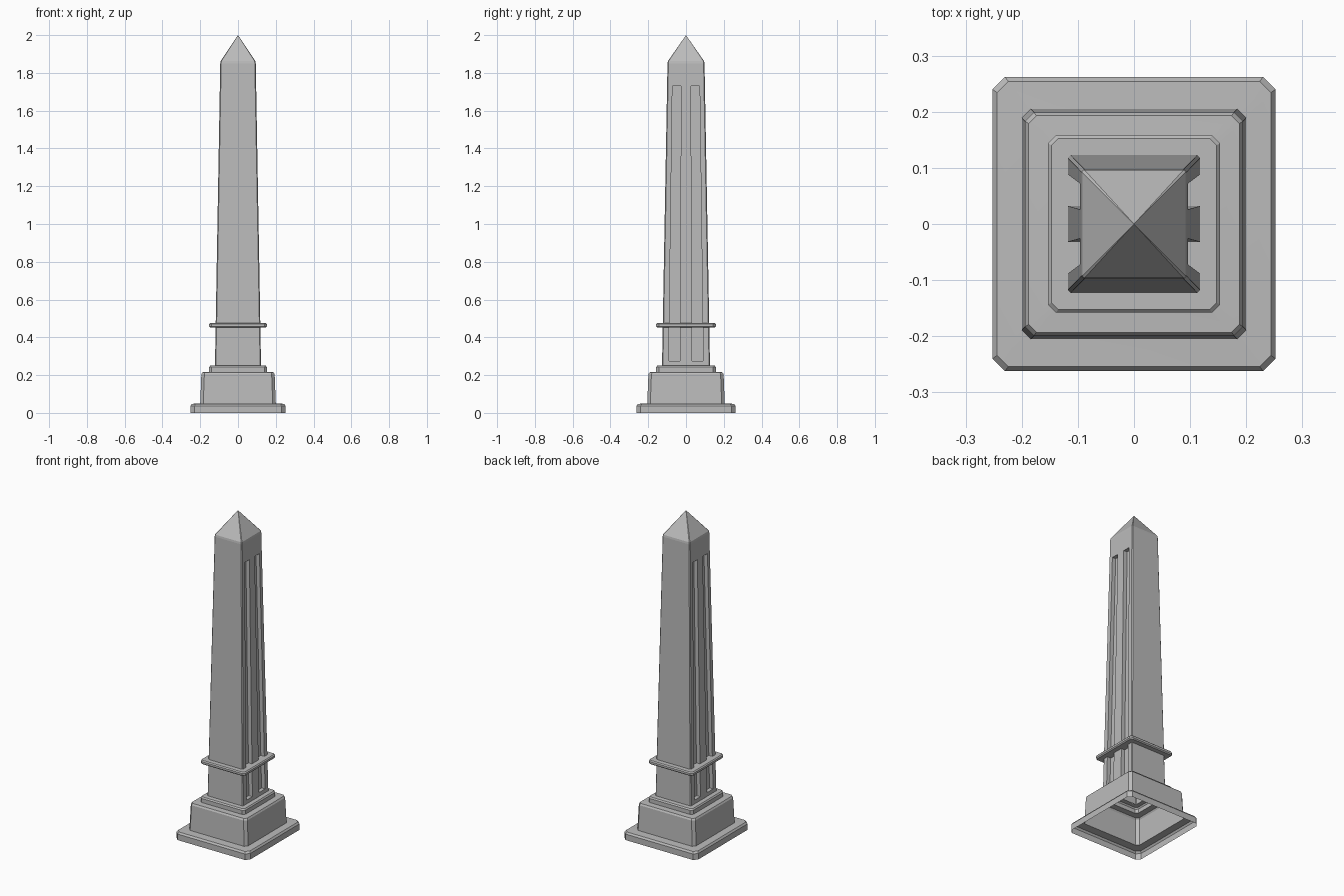
import bpy, bmesh

old = bpy.data.objects.get("Cube")
if old:
    bpy.data.objects.remove(old, do_unlink=True)

# Single stone material
stone = bpy.data.materials.new("grey stone")
stone.use_nodes = True
GREY = (0.5, 0.5, 0.5, 1)
stone.diffuse_color = GREY
stone.node_tree.nodes["Principled BSDF"].inputs["Base Color"].default_value = GREY


def outline(hx, hy, cut, splits):
    """Rectangle with cut corners; splits divide the two x sides."""
    right = [(hx, -hy + cut)] + [(hx, f * hy) for f in splits] + [(hx, hy - cut)]
    half = right + [(hx - cut, hy), (-hx + cut, hy)]
    left = [(-x, -y) for x, y in right]
    return half + left + [(-hx + cut, -hy), (hx - cut, -hy)]


def loft(name, levels, splits=(), closed=False, apex=None, grooves=None):
    """Skin a stack of outlines, each given as half x, half y, corner cut, z."""
    bm = bmesh.new()
    rings = [[bm.verts.new((x, y, z)) for x, y in outline(hx, hy, cut, splits)]
             for hx, hy, cut, z in levels]
    pairs = list(zip(rings, rings[1:]))
    if closed:
        pairs.append((rings[-1], rings[0]))
    rows = []
    for low, high in pairs:
        n = len(low)
        rows.append([bm.faces.new((low[i], low[(i + 1) % n], high[(i + 1) % n], high[i]))
                     for i in range(n)])
    if apex:
        tip = bm.verts.new((0, 0, apex))
        top = rings[-1]
        for i in range(len(top)):
            bm.faces.new((top[i], top[(i + 1) % len(top)], tip))
    if grooves:
        # Sink the chosen panels of one row towards the centre
        row, columns, depth = grooves
        half = len(rings[0]) // 2
        for side, start in ((1, 0), (-1, half)):
            panels = [rows[row][start + c] for c in columns]
            new = bmesh.ops.extrude_face_region(bm, geom=panels)["geom"]
            floor = [v for v in new if isinstance(v, bmesh.types.BMVert)]
            bmesh.ops.translate(bm, verts=floor, vec=(-side * depth, 0, 0))
            bmesh.ops.delete(bm, geom=[f for f in panels if f.is_valid], context="FACES")
    mesh = bpy.data.meshes.new(name)
    bm.to_mesh(mesh)
    bm.free()
    mesh.materials.append(stone)
    obj = bpy.data.objects.new(name, mesh)
    bpy.context.collection.objects.link(obj)
    bpy.ops.object.select_all(action="DESELECT")
    obj.select_set(True)
    bpy.context.view_layer.objects.active = obj
    bpy.ops.object.shade_smooth_by_angle(angle=0.4)
    return obj


# Hollow base: each part ends in a ledge that meets the next part
loft("footing", [(0.252, 0.262, 0.022, 0), (0.252, 0.262, 0.022, 0.037),
                 (0.244, 0.254, 0.02, 0.048), (0.2, 0.205, 0.016, 0.05)])
loft("pedestal", [(0.2, 0.205, 0.016, 0.05), (0.194, 0.199, 0.016, 0.205),
                  (0.188, 0.193, 0.014, 0.215), (0.153, 0.158, 0.014, 0.217)])
loft("step", [(0.153, 0.158, 0.014, 0.217), (0.153, 0.158, 0.014, 0.242),
              (0.147, 0.152, 0.012, 0.25), (0.122, 0.127, 0.005, 0.252)])


# Tapered shaft with two sunken grooves on each x side
def shaft_level(z):
    t = (z - 0.25) / 1.6
    return (0.122 - 0.028 * t, 0.127 - 0.029 * t, 0.005, z)


loft("shaft", [shaft_level(z) for z in (0.252, 0.275, 1.73, 1.85)],
     splits=(-0.72, -0.26, 0.26, 0.72), grooves=(1, (1, 3), 0.024))

# Pointed cap
loft("capstone", [shaft_level(1.85), (0.092, 0.096, 0.004, 1.862)], apex=2.0)

# Band around the lower shaft
loft("band", [(0.085, 0.09, 0.005, 0.452), (0.147, 0.152, 0.012, 0.452),
              (0.153, 0.158, 0.014, 0.458), (0.153, 0.158, 0.014, 0.47),
              (0.147, 0.152, 0.012, 0.476), (0.085, 0.09, 0.005, 0.476)], closed=True)
